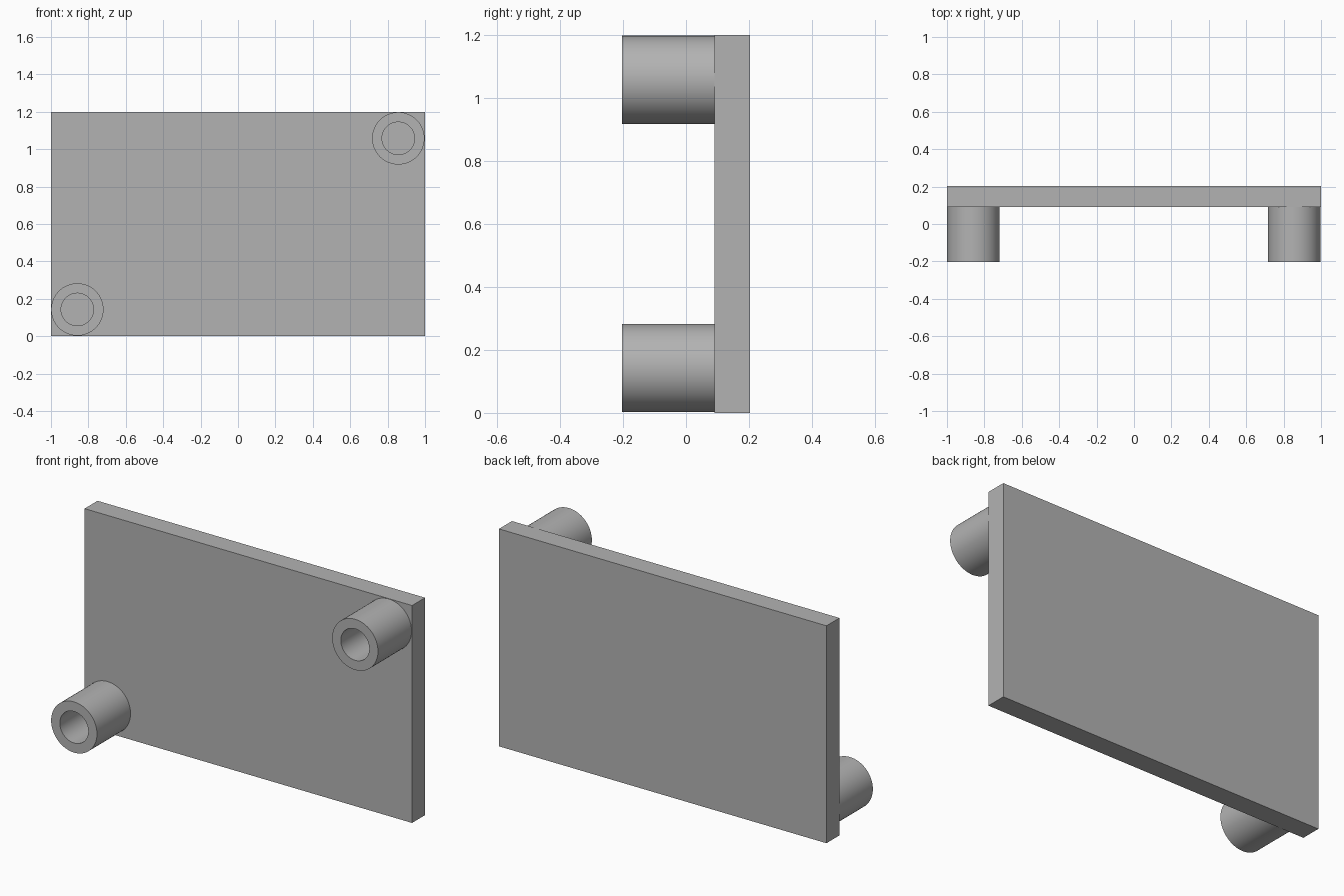
import bpy
import bmesh
import math

cube = bpy.data.objects.get("Cube")
if cube:
    bpy.data.objects.remove(cube, do_unlink=True)

FRONT, PLATE_FRONT, BACK = -0.203, 0.09, 0.203
HEIGHT = 1.2
OUTER, BORE = 0.14, 0.087
SEGMENTS = 64

grey = bpy.data.materials.new("plain grey")
grey.use_nodes = True
grey.diffuse_color = (0.45, 0.45, 0.45, 1)
grey.node_tree.nodes["Principled BSDF"].inputs["Base Color"].default_value = grey.diffuse_color


def add_object(name, bm):
    bmesh.ops.recalc_face_normals(bm, faces=bm.faces)
    mesh = bpy.data.meshes.new(name)
    bm.to_mesh(mesh)
    bm.free()
    mesh.materials.append(grey)
    obj = bpy.data.objects.new(name, mesh)
    bpy.context.collection.objects.link(obj)
    return obj


def add_post(name, x, z):
    """Hollow round post: a rectangular wall section turned about the y axis."""
    bm = bmesh.new()
    section = [(OUTER, FRONT), (OUTER, PLATE_FRONT), (BORE, PLATE_FRONT), (BORE, FRONT)]
    verts = [bm.verts.new((x + r, y, z)) for r, y in section]
    edges = [bm.edges.new((verts[i - 1], verts[i])) for i in range(len(verts))]
    bmesh.ops.spin(bm, geom=verts + edges, cent=(x, 0, z), axis=(0, 1, 0),
                   angle=math.tau, steps=SEGMENTS)
    bmesh.ops.remove_doubles(bm, verts=bm.verts, dist=0.0001)
    obj = add_object(name, bm)
    bpy.ops.object.select_all(action="DESELECT")
    obj.select_set(True)
    bpy.context.view_layer.objects.active = obj
    bpy.ops.object.shade_smooth_by_angle(angle=math.radians(30))


# Flat rectangular plate
bm = bmesh.new()
bmesh.ops.create_cube(bm, size=1)
bmesh.ops.scale(bm, vec=(2, BACK - PLATE_FRONT, HEIGHT), verts=bm.verts)
bmesh.ops.translate(bm, vec=(0, (BACK + PLATE_FRONT) / 2, HEIGHT / 2), verts=bm.verts)
add_object("plate", bm)

# Posts in two opposite corners
add_post("lower_right_post", -0.859, 0.143)
add_post("upper_left_post", 0.857, 1.058)
